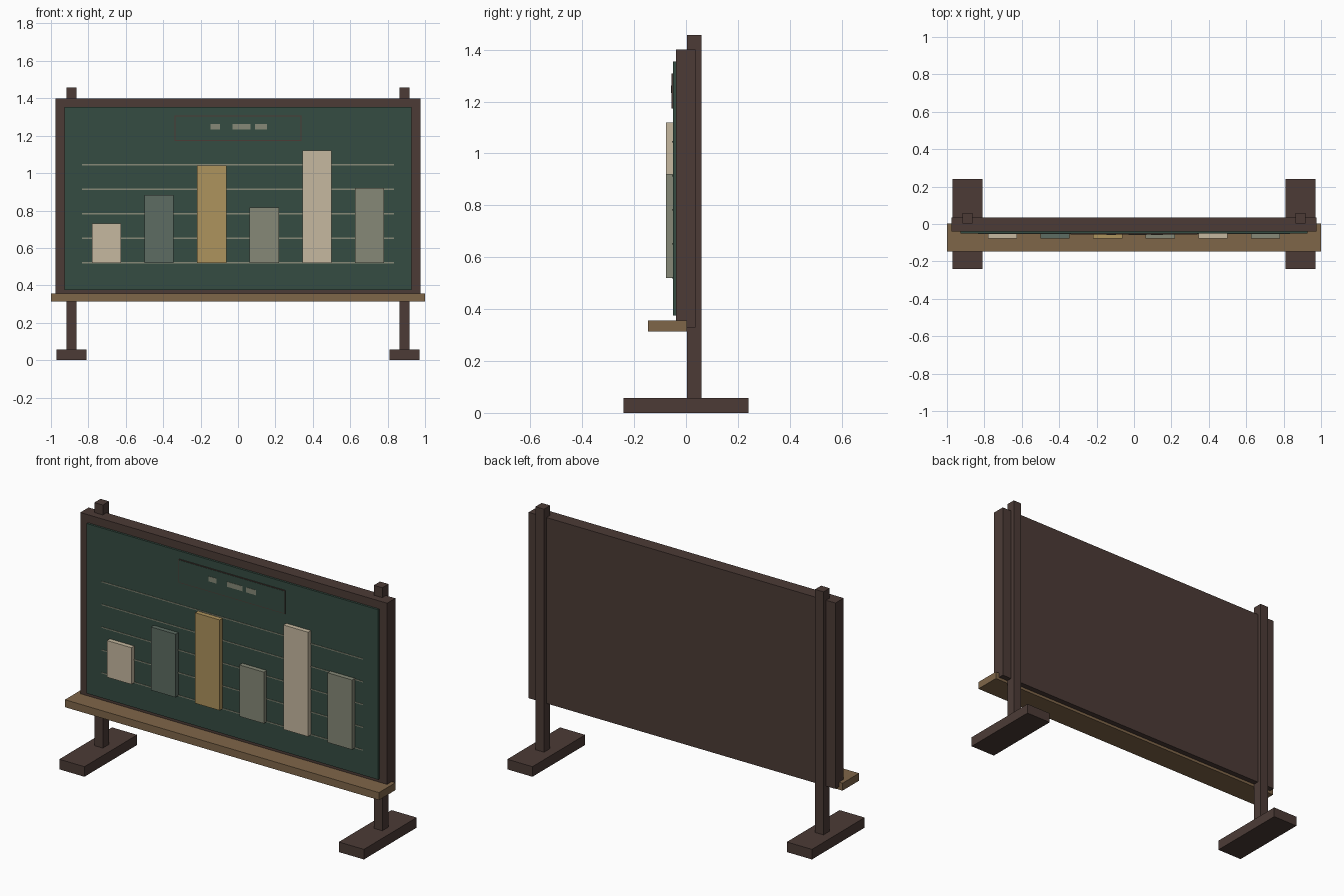
import bpy

if "Cube" in bpy.data.objects:
    bpy.data.objects.remove(bpy.data.objects["Cube"])


def material(name, r, g, b):
    """Flat colour given as sRGB 0-255, stored as linear."""
    def lin(c):
        c /= 255
        return c / 12.92 if c <= 0.04045 else ((c + 0.055) / 1.055) ** 2.4
    m = bpy.data.materials.new(name)
    m.diffuse_color = (lin(r), lin(g), lin(b), 1)
    m.use_nodes = True
    m.node_tree.nodes["Principled BSDF"].inputs["Base Color"].default_value = m.diffuse_color
    return m


DARK_WOOD = material("dark_wood", 76, 59, 54)
TRAY_WOOD = material("tray_wood", 127, 102, 73)
BOARD = material("board_green", 53, 76, 66)
CREAM = material("cream", 198, 185, 160)
SLATE = material("slate_green", 93, 108, 98)
OCHRE = material("ochre", 174, 147, 93)
SAGE = material("sage_grey", 134, 137, 119)


def box(name, x, y, z, mat):
    """Box from (min, max) ranges on each axis."""
    verts = [(a, b, c) for a in x for b in y for c in z]
    faces = [(0, 1, 3, 2), (4, 6, 7, 5), (0, 4, 5, 1),
             (2, 3, 7, 6), (0, 2, 6, 4), (1, 5, 7, 3)]
    mesh = bpy.data.meshes.new(name)
    mesh.from_pydata(verts, [], faces)
    mesh.materials.append(mat)
    obj = bpy.data.objects.new(name, mesh)
    bpy.context.collection.objects.link(obj)
    return obj


# Stand: a post and a foot on each side
for side, s in (("left", -1), ("right", 1)):
    cx = 0.89 * s
    box(f"{side}_foot", (cx - 0.08, cx + 0.08), (-0.24, 0.24), (0, 0.058), DARK_WOOD)
    box(f"{side}_post", (cx - 0.027, cx + 0.027), (0.003, 0.059), (0.05, 1.457), DARK_WOOD)

# Frame panel, writing surface and chalk tray
box("frame_panel", (-0.977, 0.977), (-0.039, 0.036), (0.33, 1.4), DARK_WOOD)
box("board_surface", (-0.928, 0.928), (-0.051, -0.037), (0.376, 1.354), BOARD)
box("chalk_tray", (-1, 1), (-0.146, 0.004), (0.314, 0.357), TRAY_WOOD)

# Title plate with a thin dark rim and faint chalk smudges
box("title_rim", (-0.339, 0.339), (-0.055, -0.049), (1.173, 1.308), DARK_WOOD)
box("title_plate", (-0.335, 0.335), (-0.0565, -0.05), (1.177, 1.304), BOARD)
for i, (x0, x1) in enumerate(((-0.148, -0.096), (-0.03, 0.068), (0.092, 0.155))):
    box(f"chalk_smudge_{i + 1}", (x0, x1), (-0.058, -0.056), (1.233, 1.262), SAGE)

# Horizontal chart lines
for i in range(5):
    z = 0.521 + 0.131 * i
    box(f"chart_line_{i + 1}", (-0.833, 0.833), (-0.0535, -0.05), (z - 0.003, z + 0.003), SAGE)

# Chart bars
bars = ((0.73, CREAM), (0.883, SLATE), (1.04, OCHRE),
        (0.815, SAGE), (1.12, CREAM), (0.92, SAGE))
for i, (top, mat) in enumerate(bars):
    cx = 0.2812 * (i - 2.5)
    box(f"chart_bar_{i + 1}", (cx - 0.078, cx + 0.078), (-0.077, -0.05), (0.519, top), mat)
